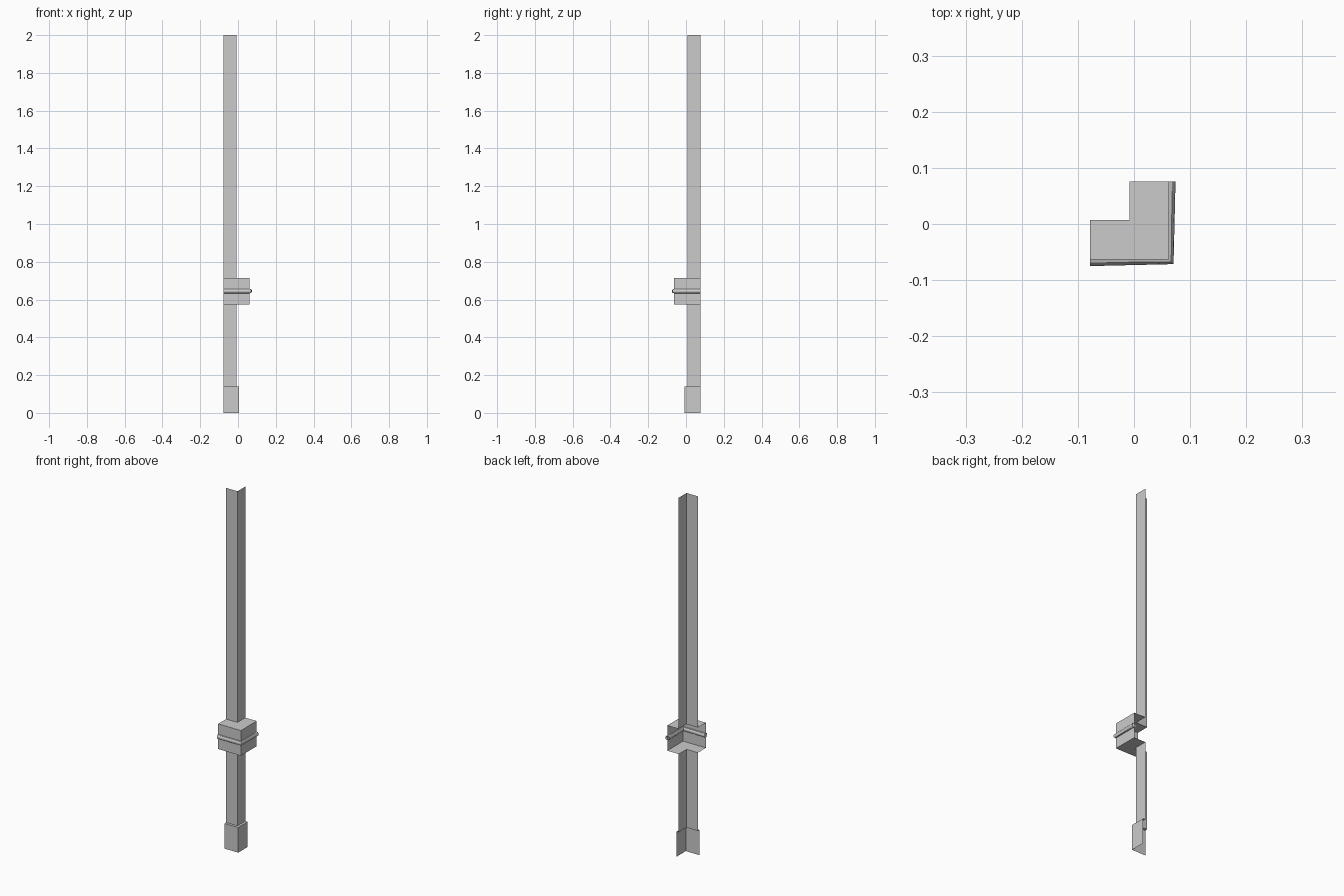
import bpy

if "Cube" in bpy.data.objects:
    bpy.data.objects.remove(bpy.data.objects["Cube"])

LEFT, BACK = -0.078, 0.076      # open ends of the L-shaped section
CX, CY = -0.008, 0.007          # outer corner of the slim shaft


def corner_path(offset, z):
    """L-shaped section pushed outward by offset."""
    return [(LEFT, CY - offset, z), (CX + offset, CY - offset, z), (CX + offset, BACK, z)]


def corner_shell(name, profile):
    """Sweep an (offset, z) profile along the L-shaped section as an open sheet."""
    verts = [p for d, z in profile for p in corner_path(d, z)]
    faces = []
    for i in range(len(profile) - 1):
        for j in range(2):
            a = i * 3 + j
            faces.append((a, a + 1, a + 4, a + 3))
    mesh = bpy.data.meshes.new(name)
    mesh.from_pydata(verts, [], faces)
    ob = bpy.data.objects.new(name, mesh)
    bpy.context.collection.objects.link(ob)
    return ob


# Stacked open-backed trim pieces
corner_shell("base_plinth", [(0.014, 0), (0.014, 0.14), (0, 0.14)])
corner_shell("lower_shaft", [(0, 0.14), (0, 0.575)])
corner_shell("rail_block", [(0, 0.575), (0.07, 0.575), (0.07, 0.715), (0, 0.715)])
corner_shell("upper_shaft", [(0, 0.715), (0, 2)])

# Round bead wrapped around the block
curve = bpy.data.curves.new("round_bead", "CURVE")
curve.dimensions = "3D"
curve.bevel_depth = 0.012
curve.bevel_resolution = 4
spline = curve.splines.new("POLY")
spline.points.add(2)
for point, co in zip(spline.points, corner_path(0.07, 0.645)):
    point.co = (*co, 1)
bead = bpy.data.objects.new("round_bead", curve)
bpy.context.collection.objects.link(bead)
bpy.context.view_layer.objects.active = bead
bead.select_set(True)
bpy.ops.object.convert(target="MESH")
bpy.ops.object.shade_smooth_by_angle()
